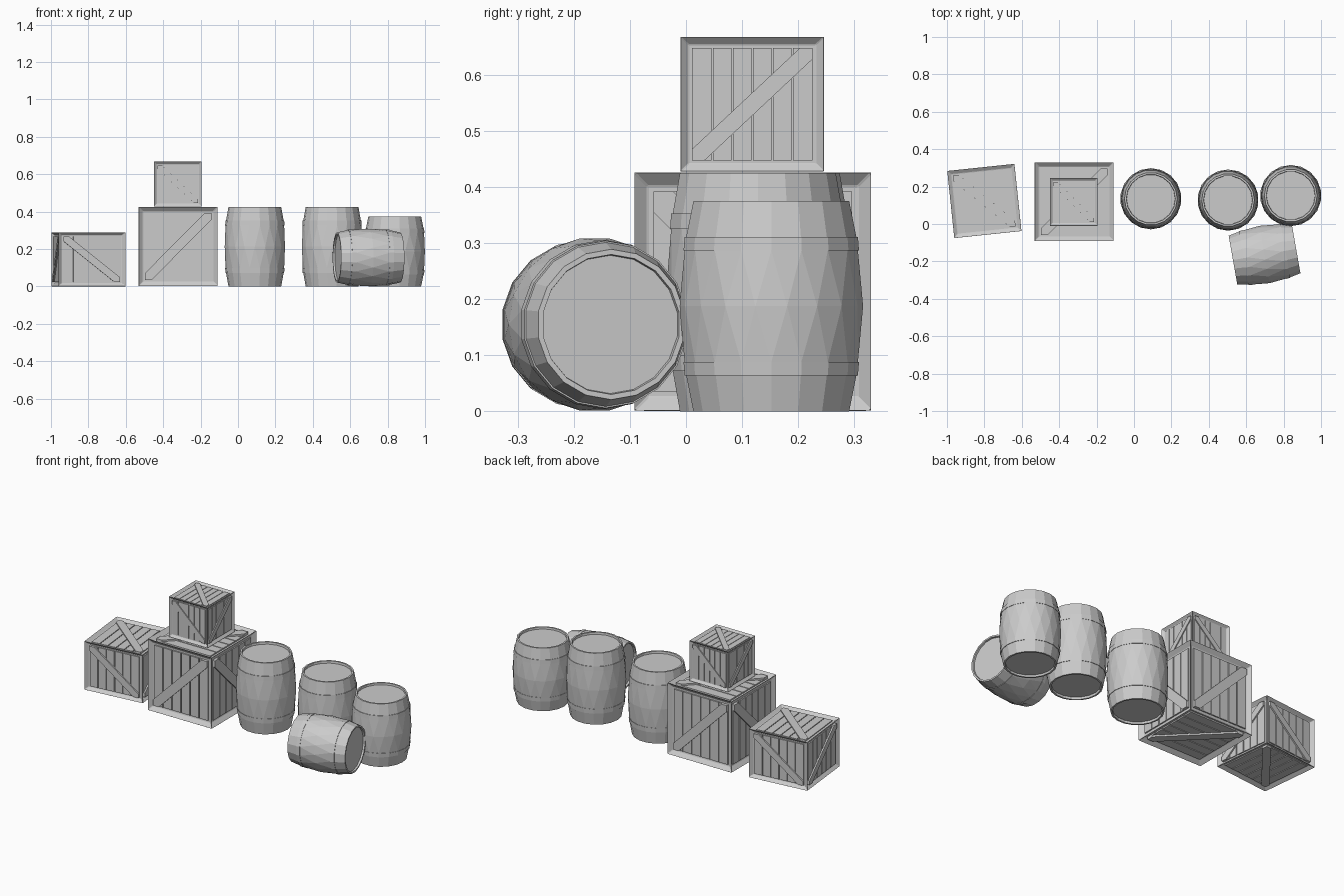
import bpy
import bmesh
from math import cos, sin, pi, radians
from mathutils import Matrix, Vector

cube = bpy.data.objects.get("Cube")
if cube:
    bpy.data.objects.remove(cube, do_unlink=True)

# One plain grey for everything
GREY = (0.6, 0.6, 0.6, 1)
grey = bpy.data.materials.new("plain grey")
grey.use_nodes = True
grey.diffuse_color = GREY
grey.node_tree.nodes["Principled BSDF"].inputs["Base Color"].default_value = GREY


def finish(bm, name, loc, size, rot):
    bmesh.ops.recalc_face_normals(bm, faces=bm.faces)
    mesh = bpy.data.meshes.new(name)
    bm.to_mesh(mesh)
    bm.free()
    mesh.materials.append(grey)
    obj = bpy.data.objects.new(name, mesh)
    obj.location, obj.scale, obj.rotation_euler = loc, size, rot
    bpy.context.collection.objects.link(obj)
    return obj


# Crates are built in a unit cube, then scaled
FRAME = 0.083
HALF = 0.5 - FRAME
FLOOR, PLANK_TOP, BRACE_TOP = 0.45, 0.468, 0.49
PLANKS = 6
GAP = 0.006


def basis(u, v, n):
    return Matrix((u, v, n)).transposed()


def crate_sides():
    """Frame of each side and the lean of its brace."""
    x, y, z = Vector((1, 0, 0)), Vector((0, 1, 0)), Vector((0, 0, 1))
    front = basis(x, z, -y)
    for k in range(4):
        yield Matrix.Rotation(k * pi / 2, 3, "Z") @ front, (-1 if k % 2 == 0 else 1)
    yield basis(x, y, z), -1
    yield basis(x, -y, -z), -1


def prism(bm, side, outline, low, high):
    rings = [[bm.verts.new(side @ Vector((u, v, d))) for u, v in outline] for d in (low, high)]
    bm.faces.new(rings[0][::-1])
    bm.faces.new(rings[1])
    n = len(outline)
    for i in range(n):
        j = (i + 1) % n
        bm.faces.new((rings[0][i], rings[0][j], rings[1][j], rings[1][i]))


def crate(name, centre, base, size, turn):
    place = ((centre[0], centre[1], base + size[2] / 2), size, (0, 0, radians(turn)))

    # Frame: every side of a cube inset and sunk
    bm = bmesh.new()
    bmesh.ops.create_cube(bm, size=1)
    bmesh.ops.inset_individual(bm, faces=bm.faces[:], thickness=FRAME, depth=FLOOR - 0.5)
    frame = finish(bm, name + "_frame", *place)
    bevel = frame.modifiers.new("soft edges", "BEVEL")
    bevel.width = 0.006
    bevel.segments = 1

    # Planks
    bm = bmesh.new()
    step = 2 * HALF / PLANKS
    for side, lean in crate_sides():
        for i in range(PLANKS):
            a = -HALF + i * step + (GAP if i else 0)
            b = -HALF + (i + 1) * step - (GAP if i < PLANKS - 1 else 0)
            prism(bm, side, [(a, -HALF), (b, -HALF), (b, HALF), (a, HALF)], FLOOR, PLANK_TOP)
    finish(bm, name + "_planks", *place)

    # Diagonal braces
    bm = bmesh.new()
    h, c = HALF, HALF - 0.085
    outline = [(-h, -h), (-c, -h), (h, c), (h, h), (c, h), (-h, -c)]
    for side, lean in crate_sides():
        prism(bm, side, [(u * lean, v) for u, v in outline], FLOOR, BRACE_TOP)
    finish(bm, name + "_braces", *place)


# Barrels: rings of (height, radius, half-step shift), lower half then mirrored
SIDES = 18
LOWER = [(0.03, 0.8, 0), (0.0, 0.81, 0), (0.0, 0.87, 0), (0.17, 0.95, 0),
         (0.17, 0.968, 0), (0.235, 0.98, 0), (0.235, 0.968, 0)]
RINGS = LOWER + [(0.5, 1.01, 0.5)] + [(1 - t, r, s) for t, r, s in reversed(LOWER)]


def barrel(name, loc, radius, height, rot):
    bm = bmesh.new()
    rings = []
    for t, r, shift in RINGS:
        angles = [2 * pi * (i + shift) / SIDES for i in range(SIDES)]
        rings.append([bm.verts.new((r * cos(a), r * sin(a), t - 0.5)) for a in angles])
    for k in range(len(rings) - 1):
        low, high = rings[k], rings[k + 1]
        s0, s1 = RINGS[k][2], RINGS[k + 1][2]
        for i in range(SIDES):
            j = (i + 1) % SIDES
            if s0 == s1:
                bm.faces.new((low[i], low[j], high[j], high[i]))
            elif s1 > s0:
                bm.faces.new((low[i], low[j], high[i]))
                bm.faces.new((low[j], high[j], high[i]))
            else:
                bm.faces.new((low[i], high[j], high[i]))
                bm.faces.new((low[i], low[j], high[j]))
    # Sunken lids
    bm.faces.new(rings[0][::-1])
    bm.faces.new(rings[-1])
    finish(bm, name, loc, (radius, radius, height), rot)


crate("left_crate", (-0.8, 0.123), 0, (0.364, 0.364, 0.29), 6)
crate("large_crate", (-0.32, 0.119), 0, (0.425, 0.425, 0.427), 90)
crate("small_top_crate", (-0.322, 0.118), 0.427, (0.257, 0.257, 0.241), 0)

for name, x, y, height in (("middle_barrel", 0.09, 0.135, 0.425),
                           ("tall_barrel", 0.503, 0.128, 0.425),
                           ("short_barrel", 0.838, 0.152, 0.375)):
    barrel(name, (x, y, height / 2), 0.162, height, (0, 0, 0))
barrel("lying_barrel", (0.698, -0.163, 0.155), 0.154, 0.343, (0, pi / 2, radians(10)))
